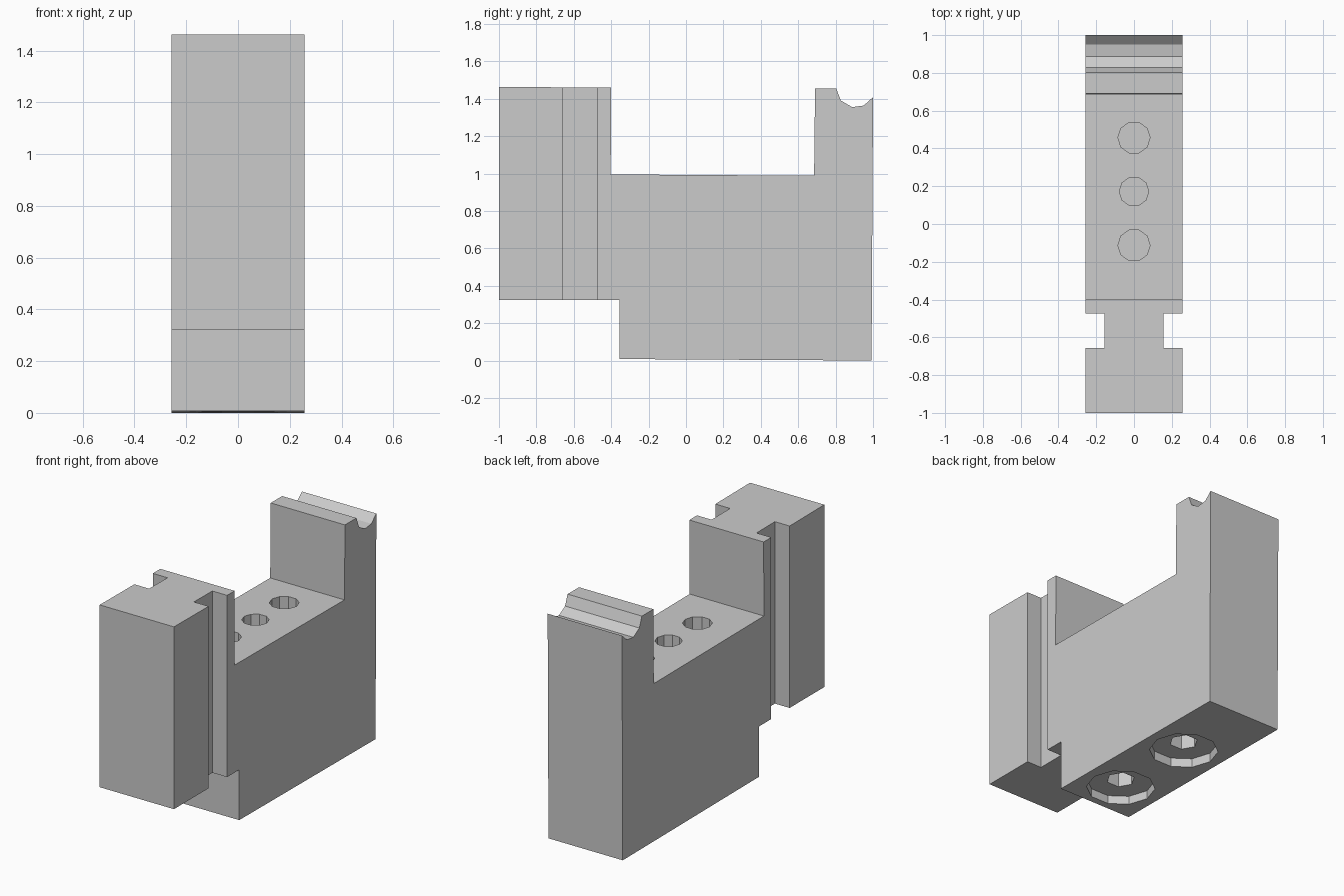
import bpy
import bmesh
import math
from mathutils import Matrix, Vector

if "Cube" in bpy.data.objects:
    bpy.data.objects.remove(bpy.data.objects["Cube"], do_unlink=True)

HALF = 0.257   # half the block width
SINK = 0.06    # counterbore depth

steel = bpy.data.materials.new("plain grey steel")
steel.use_nodes = True
GREY = (0.6, 0.6, 0.6, 1)
steel.diffuse_color = GREY
steel.node_tree.nodes["Principled BSDF"].inputs["Base Color"].default_value = GREY


def make_object(name, bm):
    bmesh.ops.recalc_face_normals(bm, faces=bm.faces[:])
    mesh = bpy.data.meshes.new(name)
    bm.to_mesh(mesh)
    bm.free()
    mesh.materials.append(steel)
    obj = bpy.data.objects.new(name, mesh)
    bpy.context.collection.objects.link(obj)
    return obj


def extrude_profile(name, profile, half):
    """Side outline (y, z) extruded across x."""
    bm = bmesh.new()
    face = bm.faces.new([bm.verts.new((-half, y, z)) for y, z in profile])
    new = bmesh.ops.extrude_face_region(bm, geom=[face])["geom"]
    verts = [v for v in new if isinstance(v, bmesh.types.BMVert)]
    bmesh.ops.translate(bm, verts=verts, vec=(2 * half, 0, 0))
    return make_object(name, bm)


def box(name, low, high):
    low, high = Vector(low), Vector(high)
    bm = bmesh.new()
    size = Matrix.Diagonal((*(high - low), 1))
    bmesh.ops.create_cube(bm, size=1, matrix=Matrix.Translation((low + high) / 2) @ size)
    return make_object(name, bm)


def drill(name, y, bottom, top, radius, sides):
    bm = bmesh.new()
    place = Matrix.Translation((0, y, (bottom + top) / 2)) @ Matrix.Rotation(math.pi / sides, 4, "Z")
    bmesh.ops.create_cone(bm, cap_ends=True, segments=sides, radius1=radius,
                          radius2=radius, depth=top - bottom, matrix=place)
    return make_object(name, bm)


def cut(target, cutter):
    cutter.hide_render = True
    mod = target.modifiers.new("cut", "BOOLEAN")
    mod.operation = "DIFFERENCE"
    mod.solver = "EXACT"
    mod.object = cutter
    bpy.context.view_layer.objects.active = target
    bpy.ops.object.modifier_apply(modifier=mod.name)
    bpy.data.objects.remove(cutter, do_unlink=True)


# Block with raised front head, saddle and rear post with a hollow rest
block = extrude_profile("jaw_block", [
    (-1, 0.323), (-0.355, 0.323), (-0.355, 0.008), (0.992, 0),
    (1, 1.408), (0.95, 1.363), (0.888, 1.355), (0.828, 1.39), (0.803, 1.455),
    (0.69, 1.455), (0.685, 0.988), (-0.403, 0.995), (-0.4, 1.459), (-1, 1.463),
], HALF)

# Upright slots in both sides of the head
for side in (-1, 1):
    edges = sorted((side * 0.155, side * 0.4))
    cut(block, box("slot", (edges[0], -0.657, 0.2), (edges[1], -0.475, 1.6)))

# Blind holes in the saddle
for y, radius in ((0.457, 0.085), (0.172, 0.078), (-0.113, 0.085)):
    cut(block, drill("saddle_hole", y, 0.5, 1.1, radius, 10))

# Counterbored sockets underneath
for y in (0.45, -0.12):
    cut(block, drill("counterbore", y, -0.1, SINK, 0.2, 10))
    cut(block, drill("socket", y, SINK - 0.02, 0.4, 0.083, 6))
